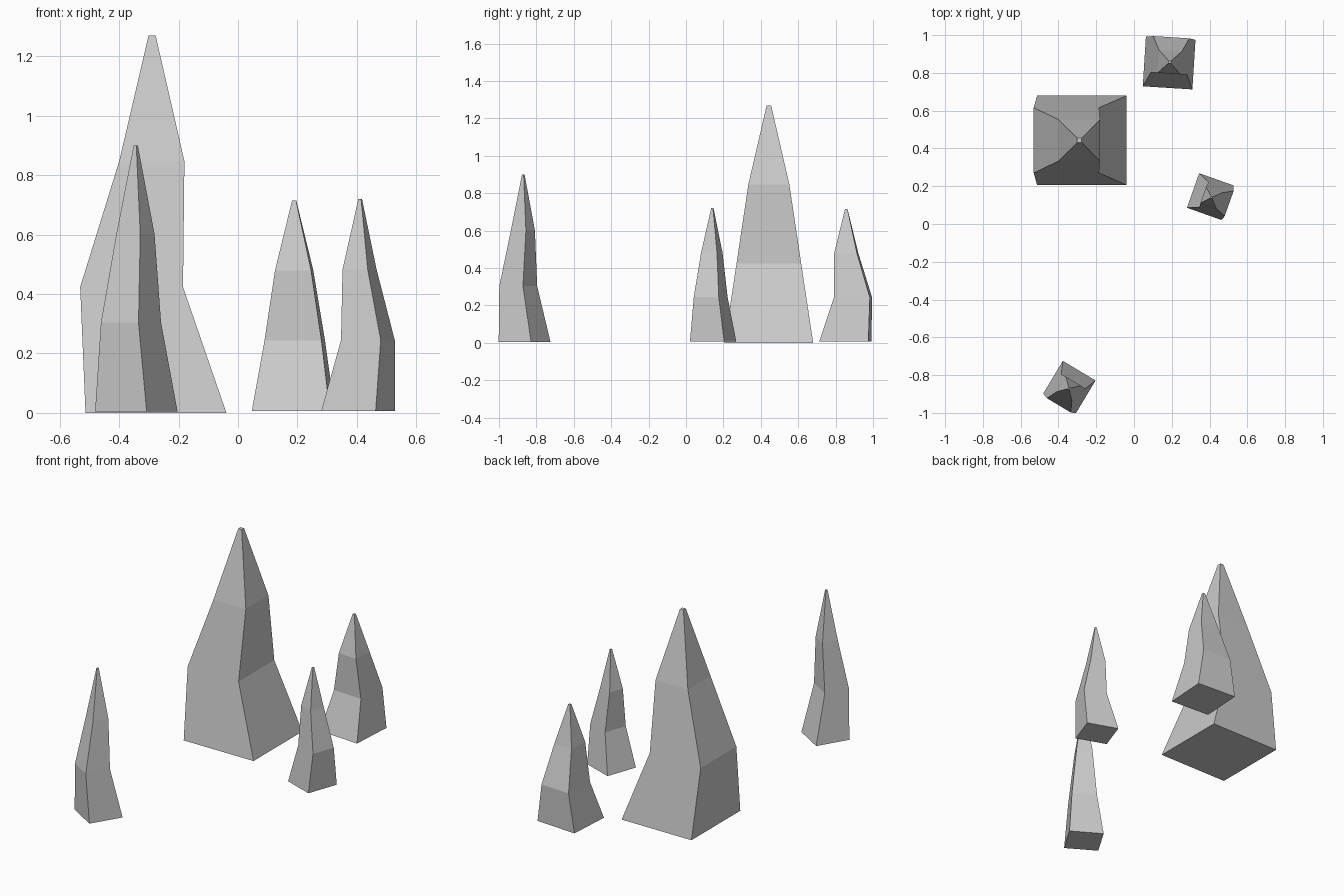
import bpy, bmesh, math

if "Cube" in bpy.data.objects:
    bpy.data.objects.remove(bpy.data.objects["Cube"])

# Ring sizes relative to the base, at equal height steps
SCALES = (1.0, 0.73, 0.463, 0.05)


def spire(name, side, angle, z0, top, centres):
    """Square tapering rock spire lofted through four shifted rings."""
    bm = bmesh.new()
    rings = []
    a = math.radians(angle)
    for i, ((cx, cy), s) in enumerate(zip(centres, SCALES)):
        z = z0 + (top - z0) * i / 3
        r = side * s / math.sqrt(2)
        rings.append([bm.verts.new((cx + r * math.cos(a + math.pi / 4 + k * math.pi / 2),
                                    cy + r * math.sin(a + math.pi / 4 + k * math.pi / 2), z))
                      for k in range(4)])
    for lo, hi in zip(rings, rings[1:]):
        for k in range(4):
            n = (k + 1) % 4
            bm.faces.new((lo[k], lo[n], hi[n], hi[k]))
    bm.faces.new(rings[0][::-1])
    bm.faces.new(rings[-1])
    mesh = bpy.data.meshes.new(name)
    bm.to_mesh(mesh)
    bm.free()
    bpy.context.collection.objects.link(bpy.data.objects.new(name, mesh))


# Large axis-aligned spire
spire("main_spire", 0.474, 0, 0.0, 1.27,
      [(-0.276, 0.443), (-0.358, 0.443), (-0.29, 0.443), (-0.289, 0.443)])
# Three smaller rotated spires
spire("front_spire", 0.202, -31, 0.005, 0.90,
      [(-0.342, -0.863), (-0.36, -0.897), (-0.345, -0.872), (-0.344, -0.87)])
spire("right_spire", 0.194, -19.5, 0.007, 0.72,
      [(0.404, 0.145), (0.437, 0.132), (0.409, 0.138), (0.411, 0.141)])
spire("back_spire", 0.263, -3.6, 0.007, 0.715,
      [(0.186, 0.852), (0.191, 0.893), (0.189, 0.857), (0.189, 0.857)])
